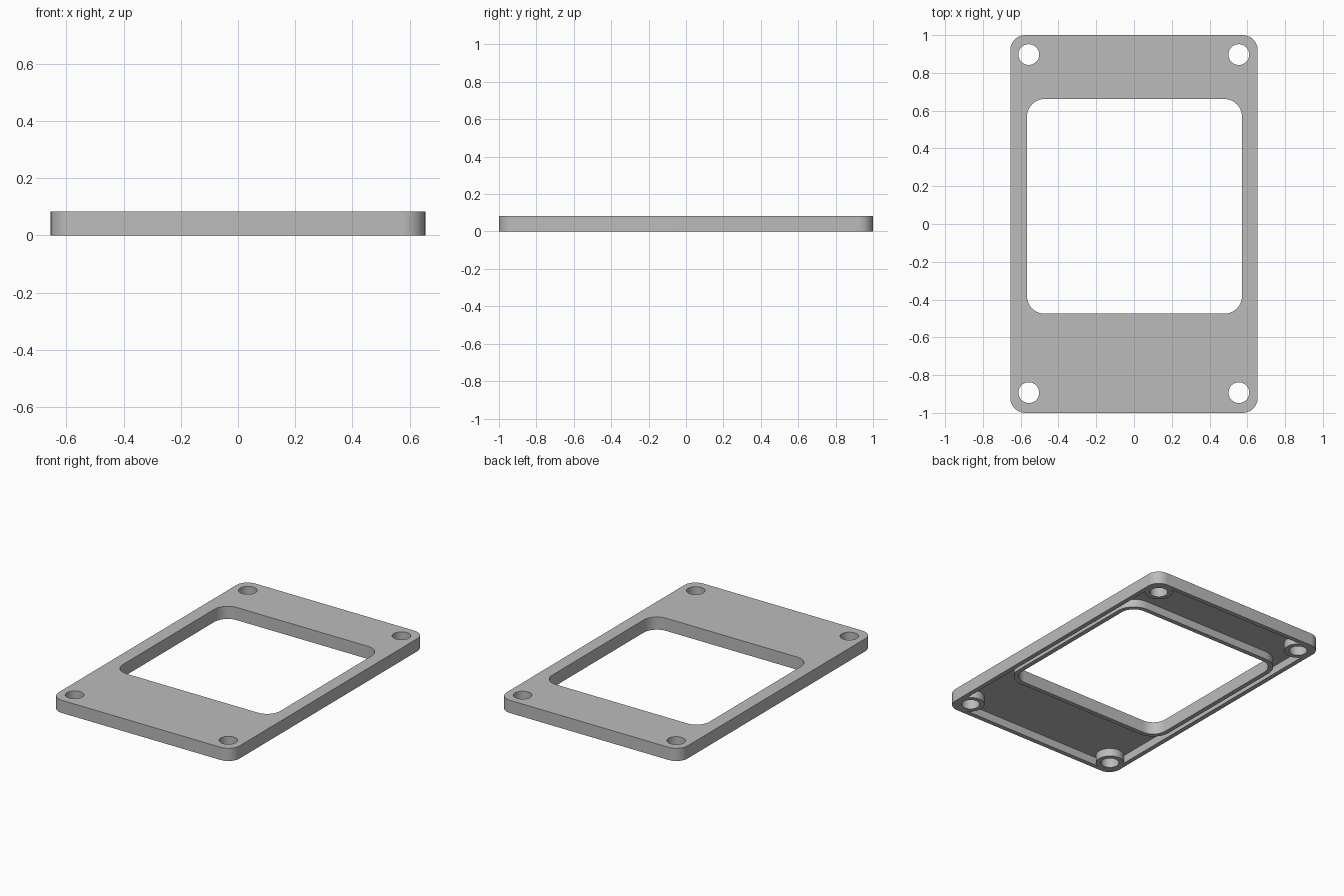
import bpy, bmesh, math

HEIGHT = 0.083
FLOOR_Z = 0.053          # underside of the top skin
WALL = 0.03
HOLES = [(x, y) for x in (-0.557, 0.555) for y in (-0.893, 0.897)]

old = bpy.data.objects.get("Cube")
if old:
    bpy.data.objects.remove(old, do_unlink=True)

grey = bpy.data.materials.new("plain grey")
grey.use_nodes = True
grey.diffuse_color = (0.5, 0.5, 0.5, 1)
grey.node_tree.nodes["Principled BSDF"].inputs["Base Color"].default_value = (0.5, 0.5, 0.5, 1)


def rounded_rect(x0, x1, y0, y1, r, steps=10):
    centres = [(x1 - r, y1 - r), (x0 + r, y1 - r), (x0 + r, y0 + r), (x1 - r, y0 + r)]
    pts = []
    for corner, (cx, cy) in enumerate(centres):
        for i in range(steps + 1):
            a = (corner + i / steps) * math.pi / 2
            pts.append((cx + r * math.cos(a), cy + r * math.sin(a)))
    return pts


def circle(cx, cy, r, steps=40):
    angles = [2 * math.pi * i / steps for i in range(steps)]
    return [(cx + r * math.cos(a), cy + r * math.sin(a)) for a in angles]


def prism(name, outline, z0, z1):
    bm = bmesh.new()
    face = bm.faces.new([bm.verts.new((x, y, z0)) for x, y in outline])
    top = bmesh.ops.extrude_face_region(bm, geom=[face])["geom"]
    verts = [v for v in top if isinstance(v, bmesh.types.BMVert)]
    bmesh.ops.translate(bm, vec=(0, 0, z1 - z0), verts=verts)
    bmesh.ops.recalc_face_normals(bm, faces=bm.faces)
    mesh = bpy.data.meshes.new(name)
    bm.to_mesh(mesh)
    bm.free()
    mesh.materials.append(grey)
    obj = bpy.data.objects.new(name, mesh)
    bpy.context.collection.objects.link(obj)
    return obj


def cut(target, cutter):
    cutter.hide_render = True
    mod = target.modifiers.new("cut", "BOOLEAN")
    mod.operation = "DIFFERENCE"
    mod.solver = "EXACT"
    mod.object = cutter
    bpy.context.view_layer.objects.active = target
    bpy.ops.object.modifier_apply(modifier=mod.name)
    bpy.data.objects.remove(cutter, do_unlink=True)


def window_outline(grow):
    return rounded_rect(-0.567 - grow, 0.572 + grow, -0.475 - grow, 0.662 + grow, 0.095 + grow)


def body_outline(inset):
    return rounded_rect(-0.655 + inset, 0.655 - inset, -1 + inset, 1 - inset, 0.08 - inset)


# Underside hollow, leaving the window rim and the screw bosses standing
hollow = prism("hollow_cutter", body_outline(WALL), -0.1, FLOOR_Z)
cut(hollow, prism("rim_cutter", window_outline(WALL), -0.2, 0.2))
for x, y in HOLES:
    cut(hollow, prism("boss_cutter", circle(x, y, 0.085), -0.2, 0.2))

# Cover plate with hollow, window and screw holes
plate = prism("cover_plate", body_outline(0), 0, HEIGHT)
cut(plate, hollow)
cut(plate, prism("window_cutter", window_outline(0), -0.2, 0.2))
for x, y in HOLES:
    cut(plate, prism("hole_cutter", circle(x, y, 0.055), -0.2, 0.2))

# Smooth curved walls, keep hard edges
bpy.ops.object.select_all(action="DESELECT")
plate.select_set(True)
bpy.context.view_layer.objects.active = plate
bpy.ops.object.shade_smooth_by_angle(angle=math.radians(30))
